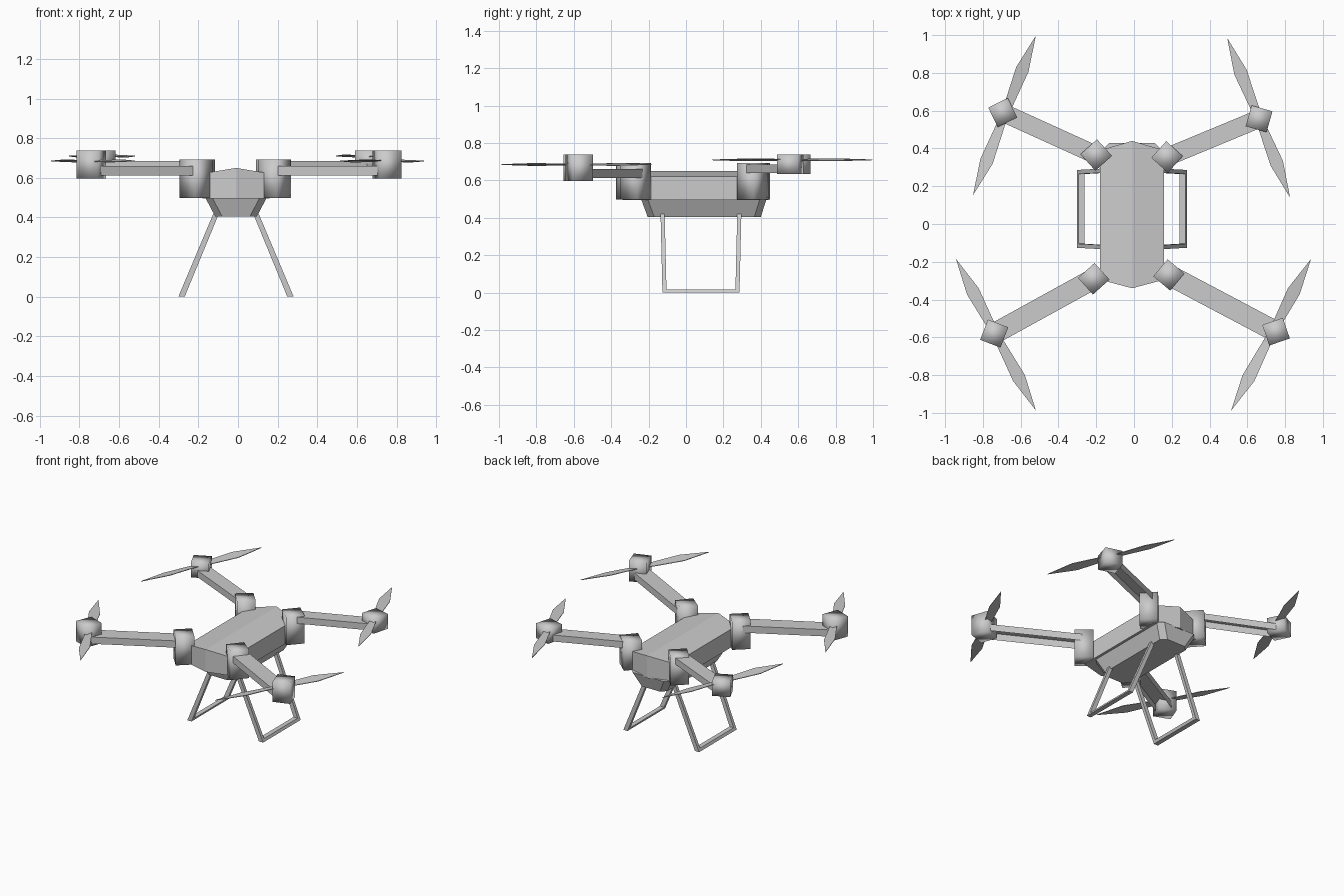
import bpy, bmesh, math
from mathutils import Vector, Matrix

if "Cube" in bpy.data.objects:
    bpy.data.objects.remove(bpy.data.objects["Cube"])

grey = bpy.data.materials.new("light_grey")
grey.use_nodes = True
colour = (0.6, 0.6, 0.6, 1)
grey.diffuse_color = colour
grey.node_tree.nodes["Principled BSDF"].inputs["Base Color"].default_value = colour


def finish(name, bm, smooth=False):
    bmesh.ops.recalc_face_normals(bm, faces=bm.faces)
    mesh = bpy.data.meshes.new(name)
    bm.to_mesh(mesh)
    bm.free()
    mesh.materials.append(grey)
    for p in mesh.polygons:
        p.use_smooth = smooth
    obj = bpy.data.objects.new(name, mesh)
    bpy.context.collection.objects.link(obj)
    return obj


def loft(name, rings, smooth=False):
    """Skin a list of equal rings of points and cap both ends."""
    bm = bmesh.new()
    loops = [[bm.verts.new(p) for p in ring] for ring in rings]
    n = len(loops[0])
    for a, b in zip(loops, loops[1:]):
        for i in range(n):
            j = (i + 1) % n
            bm.faces.new((a[i], a[j], b[j], b[i]))
    bm.faces.new(loops[0][::-1])
    bm.faces.new(loops[-1])
    return finish(name, bm, smooth)


def turned_box(name, x, y, z0, z1, side, degrees):
    """Smooth-shaded upright square block."""
    bm = bmesh.new()
    place = (Matrix.Translation((x, y, (z0 + z1) / 2))
             @ Matrix.Rotation(math.radians(degrees), 4, 'Z')
             @ Matrix.Diagonal((side, side, z1 - z0, 1)))
    bmesh.ops.create_cube(bm, size=1, matrix=place)
    return finish(name, bm, True)


def arm(name, start, end, z0, z1, width):
    """Channel-shaped arm, open underneath."""
    a, b = Vector(start), Vector(end)
    d = b - a
    mid = (a + b) / 2
    bm = bmesh.new()
    place = (Matrix.Translation((mid.x, mid.y, (z0 + z1) / 2))
             @ Matrix.Rotation(math.atan2(d.y, d.x), 4, 'Z')
             @ Matrix.Diagonal((d.length, width, z1 - z0, 1)))
    bmesh.ops.create_cube(bm, size=1, matrix=place)
    bm.normal_update()
    under = [f for f in bm.faces if f.normal.z < -0.5]
    bmesh.ops.delete(bm, geom=under, context='FACES')
    return finish(name, bm)


def propeller(name, x, y, z, degrees):
    """Two thin pointed blades with a little pitch."""
    bm = bmesh.new()
    half = [(0.05, 0.022), (0.26, 0.036), (0.454, 0), (0.26, -0.034), (0.05, -0.022)]
    outline = half + [(-px, -py) for px, py in half]
    top, bottom = [], []
    for px, py in outline:
        pitch = py * 0.15 * (1 if px > 0 else -1)
        top.append(bm.verts.new((px, py, pitch + 0.002)))
        bottom.append(bm.verts.new((px, py, pitch - 0.002)))
    n = len(outline)
    for ring in (top, bottom):
        bm.faces.new(ring[:5])
        bm.faces.new(ring[5:])
        bm.faces.new((ring[0], ring[4], ring[5], ring[9]))
    for i in range(n):
        j = (i + 1) % n
        bm.faces.new((top[i], top[j], bottom[j], bottom[i]))
    obj = finish(name, bm)
    obj.location = (x, y, z)
    obj.rotation_euler.z = math.radians(degrees)


# Upper body: long hexagon with a shallow ridge along the top
cx = -0.01
outline = [(0, -0.34), (0.17, -0.295), (0.17, 0.39), (0, 0.44), (-0.17, 0.39), (-0.17, -0.295)]
bm = bmesh.new()
low = [bm.verts.new((cx + x, y, 0.495)) for x, y in outline]
high = [bm.verts.new((cx + x, y, 0.65 if x == 0 else 0.622)) for x, y in outline]
for i in range(6):
    j = (i + 1) % 6
    bm.faces.new((low[i], low[j], high[j], high[i]))
bm.faces.new(low[::-1])
bm.faces.new(high[0:4])
bm.faces.new((high[3], high[4], high[5], high[0]))
finish("upper_body", bm)


# Lower body: tapering tub with clipped corners
def tub_ring(w, y0, y1, z):
    c = 0.035
    right = [(w - c, y0), (w, y0 + c), (w, y1 - c), (w - c, y1)]
    pts = right + [(-x, y) for x, y in reversed(right)]
    return [(cx + x, y, z) for x, y in pts]


loft("lower_body", [tub_ring(0.105, -0.205, 0.4, 0.405), tub_ring(0.155, -0.24, 0.43, 0.5)])

# Arms: shoulder centre, motor centre and turn, propeller centre and turn
corners = {
    "back_right": ((-0.2, 0.365), 42, (-0.695, 0.59), 26, (-0.686, 0.575), 68.5),
    "back_left": ((0.175, 0.355), 48, (0.662, 0.557), -16, (0.66, 0.562), 111.5),
    "front_right": ((-0.213, -0.29), 42, (-0.74, -0.58), -21, (-0.731, -0.586), 117.8),
    "front_left": ((0.185, -0.27), 50, (0.752, -0.57), 19, (0.726, -0.586), 62.2),
}
for corner, (pod, pod_turn, motor, motor_turn, prop, prop_turn) in corners.items():
    back = corner.startswith("back")
    turned_box(corner + "_shoulder", *pod, 0.497, 0.693, 0.118, pod_turn)
    turned_box(corner + "_motor", *motor, 0.635 if back else 0.597, 0.738, 0.115, motor_turn)
    arm(corner + "_arm", pod, motor, 0.64 if back else 0.613, 0.685 if back else 0.66,
        0.096 if back else 0.11)
    propeller(corner + "_propeller", *prop, 0.71 if back else 0.685, prop_turn)


# Landing legs: two slanted struts joined by a skid on each side
def bar_ring(x, y, z, wx, wy):
    return [(x + sx * wx, y + sy * wy, z) for sx, sy in ((-1, -1), (1, -1), (1, 1), (-1, 1))]


for side, sign in (("left", 1), ("right", -1)):
    foot, hip = cx + sign * 0.275, cx + sign * 0.1
    for end, y_foot, y_hip in (("front", -0.115, -0.125), ("back", 0.275, 0.285)):
        loft(f"{side}_{end}_strut", [bar_ring(foot, y_foot, 0, 0.016, 0.011),
                                     bar_ring(hip, y_hip, 0.42, 0.014, 0.011)])
    loft(f"{side}_skid", [bar_ring(foot, 0.08, 0, 0.016, 0.2),
                          bar_ring(foot + sign * -0.008, 0.08, 0.018, 0.016, 0.2)])
